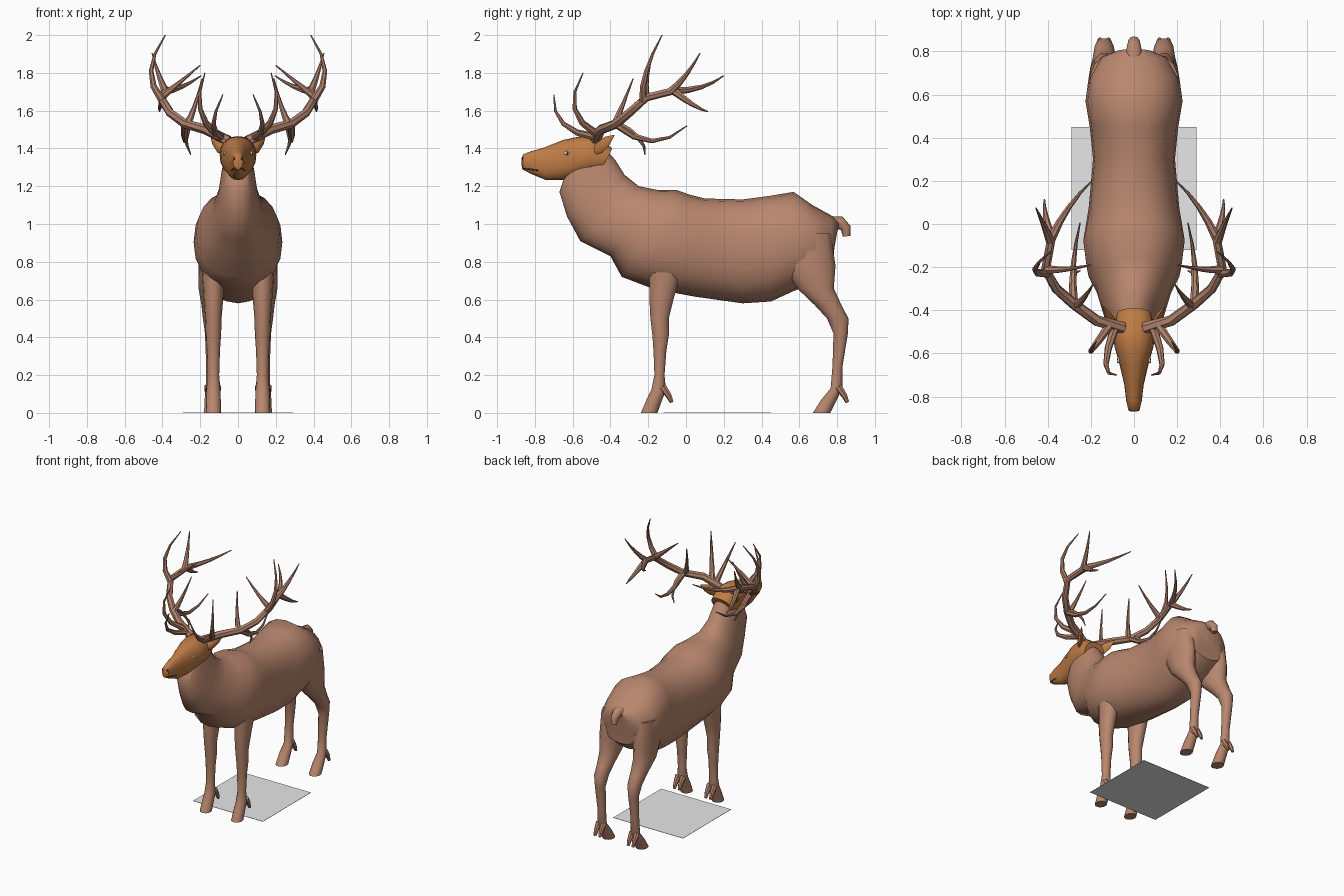
import bpy, bmesh, math
from mathutils import Vector, Matrix

if "Cube" in bpy.data.objects:
    bpy.data.objects.remove(bpy.data.objects["Cube"], do_unlink=True)


def material(name, rgb):
    m = bpy.data.materials.new(name)
    m.use_nodes = True
    m.diffuse_color = (*rgb, 1)
    m.node_tree.nodes["Principled BSDF"].inputs["Base Color"].default_value = (*rgb, 1)
    return m


BROWN = material("brown_hide", (.48, .24, .155))
ANTLER = material("antler_brown", (.43, .22, .15))
ORANGE = material("orange_face", (.52, .2, .06))
WHITE = material("eye_white", (.8, .8, .8))
DARK = material("dark_brown", (.05, .025, .015))
GREY = material("ground_grey", (.8, .8, .8))


def finish(name, bm, mat, mirror=False):
    """Turn the bmesh into a smooth object, optionally mirrored across x."""
    bmesh.ops.recalc_face_normals(bm, faces=bm.faces[:])
    mesh = bpy.data.meshes.new(name)
    bm.to_mesh(mesh)
    bm.free()
    mesh.materials.append(mat)
    ob = bpy.data.objects.new(name, mesh)
    bpy.context.collection.objects.link(ob)
    if mirror:
        ob.modifiers.new("mirror", "MIRROR").use_mirror_merge = False
    bpy.ops.object.select_all(action="DESELECT")
    ob.select_set(True)
    bpy.context.view_layer.objects.active = ob
    bpy.ops.object.shade_smooth_by_angle(angle=math.radians(45))


def skin(bm, rings):
    """Bridge equal rings of points and cap both ends."""
    loops = [[bm.verts.new(point) for point in ring] for ring in rings]
    count = len(loops[0])
    for a, b in zip(loops, loops[1:]):
        for i in range(count):
            j = (i + 1) % count
            bm.faces.new((a[i], a[j], b[j], b[i]))
    bm.faces.new(loops[0])
    bm.faces.new(loops[-1])


def circle(centre, u, v, count, power=1.0):
    """Ring of points around a centre; a power below one squares it off."""
    soft = lambda value: math.copysign(abs(value) ** power, value)
    turns = [math.tau * i / count for i in range(count)]
    return [centre + u * soft(math.cos(t)) + v * soft(math.sin(t)) for t in turns]


def section(a, b, half, cx=0, power=.9, count=20):
    """Cross-section spanning side-profile points a and b."""
    a, b = Vector((cx, *a)), Vector((cx, *b))
    return circle((a + b) / 2, Vector((half, 0, 0)), (a - b) / 2, count, power)


def tube(bm, points, start, end, count=7):
    """Tapering tube along a path."""
    points = [Vector(p) for p in points]
    last = len(points) - 1
    rings = []
    for i, p in enumerate(points):
        along = (points[min(i + 1, last)] - points[max(i - 1, 0)]).normalized()
        u = along.cross(Vector((1, 0, 0))).normalized()
        radius = start + (end - start) * i / last
        rings.append(circle(p, u * radius, along.cross(u) * radius, count))
    skin(bm, rings)


def blob(name, centre, size, mat, turn=0):
    bm = bmesh.new()
    place = Matrix.Translation(centre) @ Matrix.Rotation(turn, 4, "Z") @ Matrix.Diagonal((*size, 1))
    bmesh.ops.create_uvsphere(bm, u_segments=12, v_segments=8, radius=1, matrix=place)
    finish(name, bm, mat, mirror=True)


# Body with neck, and head: upper point, lower point, half width
body = [((.81, 1.01), (.78, .84), .09), ((.77, 1.045), (.775, .76), .155),
        ((.67, 1.1), (.69, .69), .21), ((.57, 1.17), (.57, .645), .225),
        ((.45, 1.15), (.45, .59), .205), ((.3, 1.13), (.3, .58), .19),
        ((.1, 1.135), (.05, .615), .21), ((.02, 1.155), (-.17, .655), .235),
        ((-.05, 1.18), (-.34, .72), .22), ((-.15, 1.18), (-.4, .83), .18),
        ((-.25, 1.2), (-.56, .91), .135), ((-.325, 1.26), (-.63, 1.04), .105),
        ((-.375, 1.34), (-.67, 1.17), .09), ((-.45, 1.42), (-.64, 1.26), .07)]
head = [((-.87, 1.35), (-.87, 1.31), .012), ((-.86, 1.37), (-.865, 1.288), .026),
        ((-.82, 1.385), (-.82, 1.265), .036), ((-.75, 1.405), (-.74, 1.232), .045),
        ((-.65, 1.445), (-.66, 1.232), .066), ((-.57, 1.462), (-.57, 1.25), .09),
        ((-.48, 1.465), (-.51, 1.26), .097), ((-.39, 1.4), (-.45, 1.285), .08)]
for name, rows, mat in (("body", body, BROWN), ("head", head, ORANGE)):
    bm = bmesh.new()
    skin(bm, [section(*row) for row in rows])
    finish(name, bm, mat)

# Ears: leaf shapes leaning out and back
bm = bmesh.new()
base, tip = Vector((.075, -.49, 1.38)), Vector((.145, -.38, 1.47))
u = (tip - base).cross(Vector((1, -1, 0))).normalized()
v = (tip - base).cross(u).normalized() / 2
leaf = ((0, .02), (.3, .034), (.65, .028), (1, .003))
skin(bm, [circle(base.lerp(tip, f), u * w, v * w, 8) for f, w in leaf])
finish("ears", bm, ORANGE, mirror=True)

# Eyes, nostrils and mouth
blob("eyes", (.069, -.625, 1.375), (.008, .022, .011), WHITE, .3)
blob("pupils", (.074, -.628, 1.375), (.005, .008, .009), DARK, .3)
blob("nostrils", (.019, -.862, 1.345), (.006, .006, .008), DARK)
bm = bmesh.new()
tube(bm, [(.012, -.866, 1.297), (.027, -.83, 1.29), (.036, -.78, 1.283)], .004, .003)
finish("mouth", bm, DARK, mirror=True)

# Legs: height, front edge, rear edge; the width follows the depth
front = [(.9, -.2, .02), (.6, -.195, -.065), (.5, -.19, -.09), (.42, -.18, -.088),
         (.33, -.173, -.103), (.2, -.168, -.113), (.12, -.185, -.105),
         (.07, -.21, -.125), (0, -.24, -.15)]
hind = [(.95, .5, .77), (.78, .51, .795), (.66, .585, .785), (.57, .68, .825),
        (.5, .745, .862), (.42, .78, .858), (.25, .775, .83), (.13, .765, .828),
        (.07, .715, .8), (0, .67, .765)]
for name, rows, cx, claw in (("front_legs", front, .13, -.125), ("hind_legs", hind, .138, .805)):
    bm = bmesh.new()
    skin(bm, [section((a, z), (b, z), min(.072, .015 + .28 * (b - a)), cx, 1, 14) for z, a, b in rows])
    for x in (cx - .02, cx + .02):
        tube(bm, [(x, claw, .14), (x, claw + .035, .09), (x, claw + .05, .055)], .022, .01)
    finish(name, bm, BROWN, mirror=True)

# Tail
bm = bmesh.new()
tube(bm, [(0, .77, 1), (0, .82, 1.005), (0, .845, .98), (0, .85, .935)], .042, .02, 10)
finish("tail", bm, BROWN)

# Antlers: a main beam, and tines that leave it at a step along it, bend and taper to a tip
beam = [Vector(p) for p in ((.05, -.48, 1.44), (.17, -.45, 1.5), (.28, -.37, 1.53),
                            (.36, -.3, 1.59), (.41, -.21, 1.67), (.38, -.05, 1.71))]
tines = [(.3, (.13, -.65, 1.53), (.08, -.7, 1.685)),
         (.5, (.2, -.59, 1.61), (.175, -.545, 1.8)),
         (1.9, (.23, -.34, 1.62), (.19, -.28, 1.77)),
         (2, (.28, -.18, 1.44), (.25, .005, 1.52)),
         (2, (.28, -.25, 1.455), (.25, -.217, 1.367)),
         (3.8, (.46, -.21, 1.81), (.385, -.127, 2)),
         (4, (.32, -.21, 1.74), (.2, -.19, 1.84)),
         (4.8, (.42, 0, 1.79), (.455, .075, 1.905)),
         (4.9, (.3, .08, 1.725), (.195, .2, 1.785)),
         (4.9, (.41, .04, 1.63), (.415, .116, 1.595))]
bm = bmesh.new()
tube(bm, beam, .028, .02)
for step, bend, tip in tines:
    i = min(int(step), len(beam) - 2)
    root, bend, tip = beam[i].lerp(beam[i + 1], step - i), Vector(bend), Vector(tip)
    pull = 2 * bend - (root + tip) / 2
    curve = [root.lerp(pull, t).lerp(pull.lerp(tip, t), t) for t in (0, .25, .5, .75, 1)]
    tube(bm, curve, .022, .003)
finish("antlers", bm, ANTLER, mirror=True)

# Ground plate
bm = bmesh.new()
plate = Matrix.Translation((0, .165, .001)) @ Matrix.Diagonal((.58, .57, .002, 1))
bmesh.ops.create_cube(bm, size=1, matrix=plate)
finish("ground_plate", bm, GREY)
